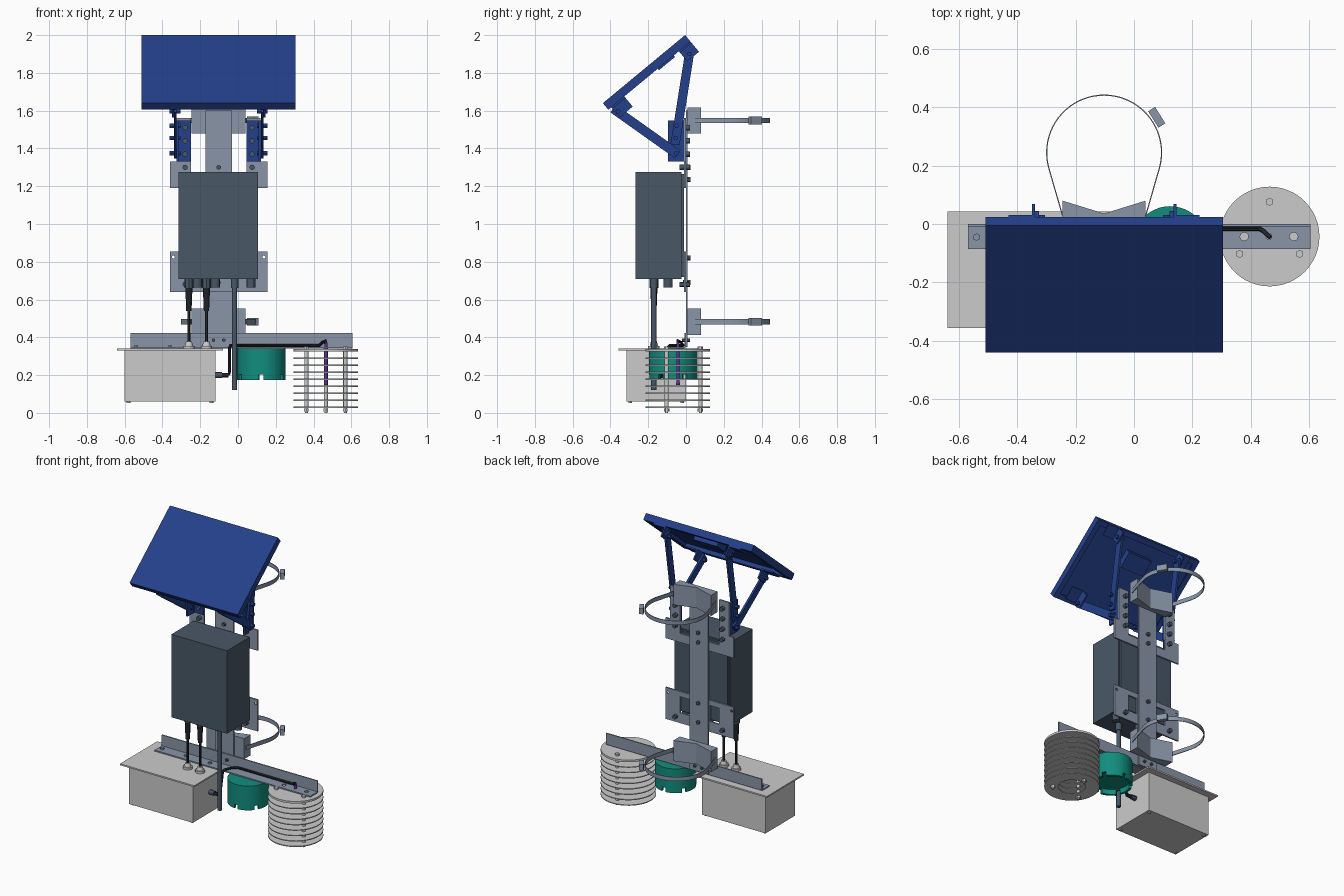
import bpy, bmesh
from math import sin, cos, pi, radians, atan2
from mathutils import Matrix, Vector

if "Cube" in bpy.data.objects:
    bpy.data.objects.remove(bpy.data.objects["Cube"])

CX = -0.1025                       # symmetry plane of the mount


def mat(name, rgb):
    m = bpy.data.materials.new(name)
    m.diffuse_color = [(c / 255) ** 2.2 for c in rgb] + [1]
    m.use_nodes = True
    m.node_tree.nodes["Principled BSDF"].inputs["Base Color"].default_value = m.diffuse_color
    return m


BLUE, STEEL = mat("blue", (40, 66, 138)), mat("steel", (135, 148, 166))
SLATE, TEAL = mat("slate", (74, 88, 102)), mat("teal", (24, 140, 125))
LIGHT, BLACK = mat("light", (212, 212, 212)), mat("black", (36, 40, 46))
PURPLE = mat("purple", (100, 50, 160))


def finish(name, bm, m, mtx=None):
    bmesh.ops.recalc_face_normals(bm, faces=bm.faces)
    if mtx:
        bm.transform(mtx)
    me = bpy.data.meshes.new(name)
    bm.to_mesh(me)
    bm.free()
    me.materials.append(m)
    ob = bpy.data.objects.new(name, me)
    bpy.context.collection.objects.link(ob)
    return ob


def box(name, x, y, z, m, mtx=None):
    bm = bmesh.new()
    bmesh.ops.create_cube(bm, size=1)
    for v in bm.verts:
        for i, r in enumerate((x, y, z)):
            v.co[i] = r[0] if v.co[i] < 0 else r[1]
    return finish(name, bm, m, mtx)


def cyl(name, p, q, r, m, n=24, r2=None):
    p, q = Vector(p), Vector(q)
    bm = bmesh.new()
    bmesh.ops.create_cone(bm, cap_ends=True, segments=n, radius1=r,
                          radius2=r if r2 is None else r2, depth=(q - p).length)
    rot = Vector((0, 0, 1)).rotation_difference(q - p).to_matrix().to_4x4()
    return finish(name, bm, m, Matrix.Translation((p + q) / 2) @ rot)


def prism(name, pts, a, b, m, axis="z"):
    put = {"z": lambda u, v, w: (u, v, w), "y": lambda u, v, w: (u, w, v)}[axis]
    bm = bmesh.new()
    f = bm.faces.new([bm.verts.new(put(u, v, a)) for u, v in pts])
    new = bmesh.ops.extrude_face_region(bm, geom=[f])["geom"]
    d = Vector(put(0, 0, b - a))
    bmesh.ops.translate(bm, vec=d, verts=[g for g in new if isinstance(g, bmesh.types.BMVert)])
    return finish(name, bm, m)


def lathe(name, c, prof, m, n=48):
    bm = bmesh.new()
    rings = [[bm.verts.new((c[0] + r * cos(2 * pi * i / n), c[1] + r * sin(2 * pi * i / n), z))
              for r, z in prof] for i in range(n)]
    closed = prof[0][0] > 0
    for i in range(n):
        a, b = rings[i], rings[(i + 1) % n]
        for j in range(len(prof) - (0 if closed else 1)):
            k = (j + 1) % len(prof)
            bm.faces.new((a[j], b[j], b[k], a[k]))
    bmesh.ops.remove_doubles(bm, verts=bm.verts, dist=1e-5)
    return finish(name, bm, m)


def cut(ob, cutters):
    bpy.context.view_layer.objects.active = ob
    for c in cutters:
        c.hide_render = True
        md = ob.modifiers.new("cut", "BOOLEAN")
        md.operation, md.object, md.solver = "DIFFERENCE", c, "EXACT"
        bpy.ops.object.modifier_apply(modifier=md.name)
        bpy.data.objects.remove(c)


def tube(name, pts, r, m):
    cu = bpy.data.curves.new(name, "CURVE")
    cu.dimensions, cu.bevel_depth, cu.bevel_resolution, cu.use_fill_caps = "3D", r, 3, True
    s = cu.splines.new("POLY")
    s.points.add(len(pts) - 1)
    for p, co in zip(s.points, pts):
        p.co = (*co, 1)
    cu.materials.append(m)
    bpy.context.collection.objects.link(bpy.data.objects.new(name, cu))


def pair(a, b, side):              # x range, mirrored about CX when side is 1
    return (a, b) if side < 0 else (2 * CX - b, 2 * CX - a)


# solar panel, built flat (u across, v up the slope, w outward) then tilted
ang = atan2(0.36, 0.435)
T = Matrix.Translation((CX, -0.44, 1.64)) @ Matrix.Rotation(ang, 4, "X")
W, L, D = 0.4075, 0.565, 0.045
box("solar_panel_face", (-W, W), (0, L), (-0.012, 0), BLUE, T)
for s in (-1, 1):
    box("panel_side_frame", (s * W - (0.01 if s > 0 else 0), s * W + (0.01 if s < 0 else 0)),
        (0, L), (-D, -0.012), BLUE, T)
    box("panel_side_lip", (min(s * W, s * (W - 0.035)), max(s * W, s * (W - 0.035))),
        (0, L), (-D, -D + 0.006), BLUE, T)
for v0, v1, w1 in ((0, 0.01, -0.012), (L - 0.01, L, -0.012), (0, 0.035, -D + 0.006), (L - 0.035, L, -D + 0.006)):
    box("panel_end_frame", (-W + 0.01, W - 0.01), (v0, v1), (-D, w1), BLUE, T)
box("panel_junction_box", (-0.09, 0.09), (0.34, 0.45), (-0.055, -0.012), BLUE, T)

# tilt brackets and struts, mirrored
def strut(name, x, p, q, w):
    d = Vector(q) - Vector(p)
    M = Matrix.Translation((0, *p)) @ Matrix.Rotation(atan2(d.y, d.x), 4, "X")
    box(name, x, (-0.02, d.length + 0.02), (-w / 2, w / 2), BLUE, M)


for s in (-1, 1):
    for v0, v1 in ((0.02, 0.11), (L - 0.08, L)):
        fx = pair(-0.43 - CX, -0.34 - CX, -1)
        lx = pair(-0.35 - CX, -0.34 - CX, -1)
        if s > 0:
            fx, lx = (-fx[1], -fx[0]), (-lx[1], -lx[0])
        box("panel_bracket_flange", fx, (v0, v1), (-D - 0.01, -D), BLUE, T)
        box("panel_bracket_leg", lx, (v0, v1), (-D - 0.07, -D), BLUE, T)
    strut("rear_strut", pair(-0.34, -0.326, s), (0.018, 1.9), (-0.055, 1.44), 0.048)
    strut("front_strut", pair(-0.34, -0.326, s), (-0.37, 1.60), (-0.06, 1.38), 0.05)
    box("pivot_bracket_face", pair(-0.326, -0.25, s), (-0.022, -0.01), (1.33, 1.548), BLUE)
    box("pivot_bracket_leg", pair(-0.326, -0.314, s), (-0.095, -0.01), (1.33, 1.548), BLUE)
    for y, z in ((-0.052, 1.375), (-0.055, 1.455), (-0.05, 1.52), (-0.36, 1.595), (0.018, 1.9)):
        xa, xb = pair(-0.362, -0.305, s)
        cyl("strut_bolt", (xa, y, z), (xb, y, z), 0.013, BLUE, 6)
    for z in (1.37, 1.44, 1.51, 1.3, 0.68):
        x = sum(pair(-0.285, -0.275, s)) / 2
        cyl("plate_bolt", (x, -0.035, z), (x, 0.022, z), 0.014, SLATE, 12)

# mounting plates and spine bar
prism("upper_mount_plate", [(-0.36, 1.19), (0.155, 1.19), (0.155, 1.33), (0.12, 1.33), (0.12, 1.56),
      (0.045, 1.56), (0.045, 1.25), (-0.25, 1.25), (-0.25, 1.56), (-0.325, 1.56), (-0.325, 1.33), (-0.36, 1.33)],
      -0.01, 0, STEEL, "y")
plate = box("lower_mount_plate", (-0.36, 0.155), (-0.01, 0), (0.64, 0.855), STEEL)
cut(plate, [box("slot", pair(-0.25, -0.18, s), (-0.1, 0.1), (0.71, 0.82), STEEL) for s in (-1, 1)]
    + [cyl("hole", (CX + s * 0.24, -0.1, 0.825), (CX + s * 0.24, 0.1, 0.825), 0.008, STEEL, 12) for s in (-1, 1)])
box("spine_bar", (-0.172, -0.033), (0, 0.009), (0.35, 1.6), STEEL)
for z in (1.3, 1.235, 0.82, 0.69):
    cyl("spine_bolt", (CX, -0.015, z), (CX, 0.025, z), 0.013, SLATE, 6)
for x in (-0.13, -0.075):
    cyl("crossbar_bolt", (x, -0.022, 0.385), (x, 0.02, 0.385), 0.01, SLATE, 6)

# pole saddles and band clamps
arc = [radians(-16 + 212 * i / 40) for i in range(41)]
for zc in (1.548, 0.483):
    prism("pole_saddle", [(-0.245, 0.009), (0.04, 0.009), (0.04, 0.08), (CX, 0.036), (-0.245, 0.08)],
          zc - 0.07, zc + 0.07, STEEL)
    loop = [[(0.145 - k, 0.03)] + [((0.199 - k) * cos(a), 0.245 + (0.199 - k) * sin(a)) for a in arc]
            + [(-0.145 + k, 0.03)] for k in (0, 0.004)]
    prism("band_clamp", [(CX + x, y) for x, y in loop[0] + loop[1][::-1]], zc - 0.014, zc + 0.014, STEEL)
    M = Matrix.Translation((0.078, 0.366, zc)) @ Matrix.Rotation(radians(-58), 4, "Z")
    box("clamp_screw_housing", (-0.033, 0.033), (-0.014, 0.014), (-0.02, 0.02), STEEL, M)

# electronics enclosure with glands, cables and antenna
box("enclosure", (-0.315, 0.105), (-0.268, -0.025), (0.71, 1.275), SLATE)
box("enclosure_back_rim", (-0.305, 0.095), (-0.025, -0.01), (0.72, 1.265), SLATE)
for x, y in ((-0.215, -0.095), (-0.12, -0.095), (0.068, -0.095)):
    cyl("blank_gland", (x, y, 0.665), (x, y, 0.71), 0.024, SLATE, 12)
for x in (-0.26, -0.167):
    cyl("gland_nut", (x, -0.17, 0.66), (x, -0.17, 0.71), 0.024, SLATE, 8)
    cyl("gland_sleeve", (x, -0.17, 0.54), (x, -0.17, 0.66), 0.014, BLACK, 16, 0.019)
    cyl("down_cable", (x, -0.17, 0.35), (x, -0.17, 0.56), 0.008, BLACK, 12)
    cyl("lid_gland", (x, -0.17, 0.34), (x, -0.17, 0.355), 0.03, LIGHT, 24)
    cyl("lid_gland_cap", (x, -0.17, 0.355), (x, -0.17, 0.378), 0.022, LIGHT, 24, 0.016)
cyl("antenna_rod", (-0.018, -0.17, 0.12), (-0.018, -0.17, 0.68), 0.014, SLATE)
cyl("antenna_base", (-0.018, -0.17, 0.66), (-0.018, -0.17, 0.71), 0.02, SLATE)

# crossbar angle
box("crossbar_upright", (-0.57, 0.605), (-0.008, 0), (0.345, 0.422), STEEL)
shelf = box("crossbar_shelf", (-0.57, 0.605), (-0.085, -0.008), (0.34, 0.348), STEEL)
cut(shelf, [cyl("hole", (x, -0.043, 0.3), (x, -0.043, 0.4), r, STEEL, 20)
            for x, r in ((0.378, 0.014), (0.463, 0.01), (0.548, 0.014))])

# sealed lower box
box("lower_box", (-0.6, -0.12), (-0.315, 0), (0.06, 0.33), LIGHT)
box("lower_box_lid", (-0.64, -0.08), (-0.357, 0.043), (0.33, 0.34), LIGHT)
for x in (-0.54, -0.36, -0.18):
    cyl("lid_screw", (x, -0.045, 0.34), (x, -0.045, 0.357), 0.013, STEEL, 6)
for x in (-0.58, -0.14):
    for y in (-0.295, -0.02):
        cyl("box_foot", (x, y, 0.052), (x, y, 0.06), 0.01, LIGHT, 12)
cyl("side_gland", (-0.12, -0.13, 0.2), (-0.085, -0.13, 0.2), 0.016, SLATE, 12)
cyl("side_gland_cap", (-0.085, -0.13, 0.2), (-0.05, -0.13, 0.2), 0.012, BLACK, 12)

# probe cable along the crossbar
tube("probe_cable", [(-0.06, -0.13, 0.2), (-0.048, -0.13, 0.205), (-0.045, -0.125, 0.22), (-0.045, -0.1, 0.345),
     (-0.04, -0.085, 0.357), (-0.02, -0.04, 0.357), (0.02, -0.016, 0.357), (0.43, -0.016, 0.357),
     (0.445, -0.025, 0.372), (0.463, -0.043, 0.384), (0.463, -0.043, 0.365)], 0.008, BLACK)

# teal sensor cup with notched rim
cc = (0.124, -0.067)
cup = lathe("sensor_cup", cc, [(0, 0.34), (0.128, 0.34), (0.128, 0.175), (0.112, 0.175), (0.112, 0.21), (0, 0.21)], TEAL)
cut(cup, [box("notch", (0.09, 0.15), (-0.013, 0.013), (0.15, 0.203), TEAL,
              Matrix.Translation((*cc, 0)) @ Matrix.Rotation(pi / 3 * i + 0.5, 4, "Z")) for i in range(6)])

# radiation shield: stacked rings, rods and probe
sc = (0.465, -0.043)
lathe("shield_top", sc, [(0, 0.338), (0.171, 0.338), (0.171, 0.324), (0, 0.324)], LIGHT)
for i in range(8):
    z = 0.027 + 0.037 * i
    lathe("shield_ring", sc, [(0.171, z), (0.171, z + 0.006), (0.085, z + 0.006), (0.085, z)], LIGHT)
for a in (90, 210, 330):
    x, y = sc[0] + 0.119 * cos(radians(a)), sc[1] + 0.119 * sin(radians(a))
    cyl("shield_rod", (x, y, 0.0), (x, y, 0.352), 0.008, LIGHT, 16)
    for z in (0.338, 0.008):
        cyl("rod_nut", (x, y, z), (x, y, z + 0.014), 0.014, LIGHT, 6)
    cyl("rod_spacer", (x, y, 0.03), (x, y, 0.33), 0.011, LIGHT, 16)
cyl("probe", (*sc, 0.16), (*sc, 0.372), 0.008, PURPLE, 16)
cyl("probe_tip", (*sc, 0.147), (*sc, 0.162), 0.011, PURPLE, 16)

# turn curves into meshes and smooth the round parts
bpy.ops.object.select_all(action="SELECT")
bpy.context.view_layer.objects.active = bpy.data.objects["probe_cable"]
bpy.ops.object.convert(target="MESH")
bpy.ops.object.shade_smooth_by_angle(angle=radians(30))
